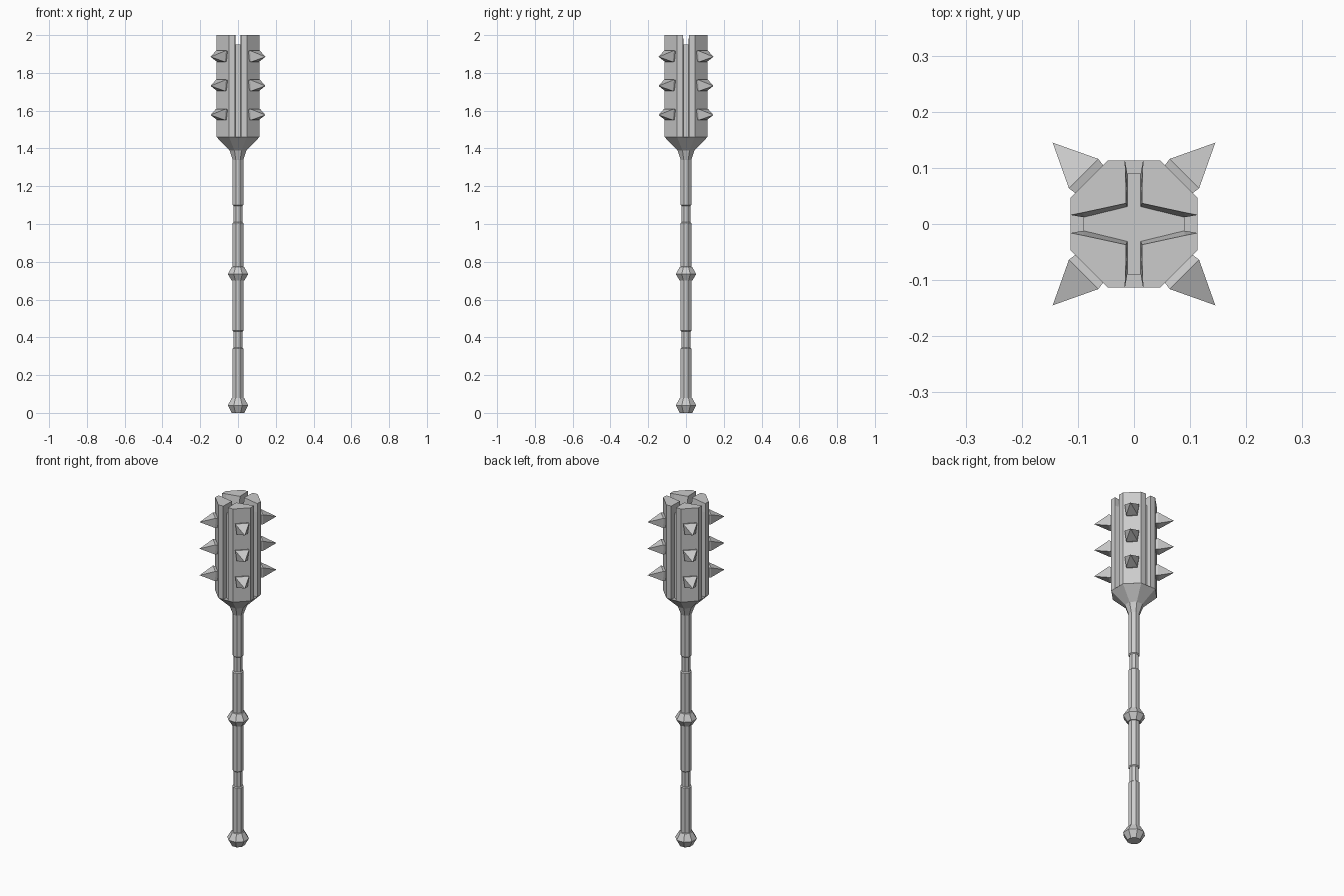
import bpy
import bmesh
from math import pi, cos, sin

cube = bpy.data.objects.get("Cube")
if cube:
    bpy.data.objects.remove(cube)

# One plain metal colour
steel = bpy.data.materials.new("steel grey")
steel.use_nodes = True
steel.diffuse_color = (0.6, 0.6, 0.6, 1)
steel.node_tree.nodes["Principled BSDF"].inputs["Base Color"].default_value = (0.6, 0.6, 0.6, 1)


def loft(name, rings, turn=0.0):
    """Skin a closed solid through rings of 3D points, turned about z."""
    bm = bmesh.new()
    c, s = cos(turn), sin(turn)
    loops = [[bm.verts.new((x * c - y * s, x * s + y * c, z)) for x, y, z in ring]
             for ring in rings]
    for low, high in zip(loops, loops[1:]):
        n = len(low)
        for i in range(n):
            j = (i + 1) % n
            bm.faces.new((low[i], low[j], high[j], high[i]))
    bm.faces.new(loops[0][::-1])
    bm.faces.new(loops[-1])
    bmesh.ops.remove_doubles(bm, verts=bm.verts, dist=1e-5)
    bmesh.ops.recalc_face_normals(bm, faces=bm.faces)
    mesh = bpy.data.meshes.new(name)
    bm.to_mesh(mesh)
    bm.free()
    mesh.materials.append(steel)
    obj = bpy.data.objects.new(name, mesh)
    bpy.context.collection.objects.link(obj)
    return obj


def octagon(apothem, z):
    r = apothem / cos(pi / 8)
    return [(r * cos(pi / 8 + i * pi / 4), r * sin(pi / 8 + i * pi / 4), z) for i in range(8)]


def turned(name, profile):
    return loft(name, [octagon(a, z) for a, z in profile])


# Handle: pommel, grips, collar and flare in one eight-sided profile
GRIP, NECK, KNOB = 0.028, 0.023, 0.054
turned("handle", [
    (0.033, 0), (KNOB, 0.04), (0.033, 0.078), (GRIP, 0.08),
    (GRIP, 0.34), (NECK, 0.345), (NECK, 0.43), (GRIP, 0.435),
    (GRIP, 0.70), (0.033, 0.70), (KNOB, 0.735), (0.033, 0.772), (GRIP, 0.774),
    (GRIP, 1.005), (NECK, 1.01), (NECK, 1.095), (GRIP, 1.10),
    (GRIP, 1.34), (0.045, 1.39), (0.113, 1.46)])

# Core that forms the floor of the side grooves and top channels
turned("head_core", [(0.09, 1.455), (0.09, 1.95)])

# Four flanges, separated by narrowing grooves and a cross channel on top
outer = [(0.113, 0.016), (0.113, 0.047), (0.047, 0.113), (0.016, 0.113)]
lower = outer + [(0.012, 0.09), (0.012, 0.031), (0.09, 0.012)]
upper = outer + [(0.015, 0.09), (0.014, 0.037), (0.09, 0.0205)]
for k, (sx, sy) in enumerate([(1, 1), (-1, 1), (-1, -1), (1, -1)]):
    rings = [[(x * sx, y * sy, z) for x, y in shape]
             for shape, z in ((lower, 1.46), (lower, 1.95), (upper, 2.0))]
    loft(f"head_flange_{k + 1}", rings)


def spike_ring(r, top, bottom, up, down, z):
    return [(r, -bottom, z - down), (r, bottom, z - down), (r, top, z + up), (r, -top, z + up)]


# Three spikes on each diagonal face
for k in range(4):
    for level, z in enumerate((1.577, 1.731, 1.885)):
        loft(f"spike_{k + 1}_{level + 1}", [
            spike_ring(0.105, 0.034, 0.026, 0.028, 0.024, z),
            spike_ring(0.127, 0.037, 0.029, 0.033, 0.027, z),
            spike_ring(0.205, 0, 0, 0, 0, z)], pi / 4 + k * pi / 2)
